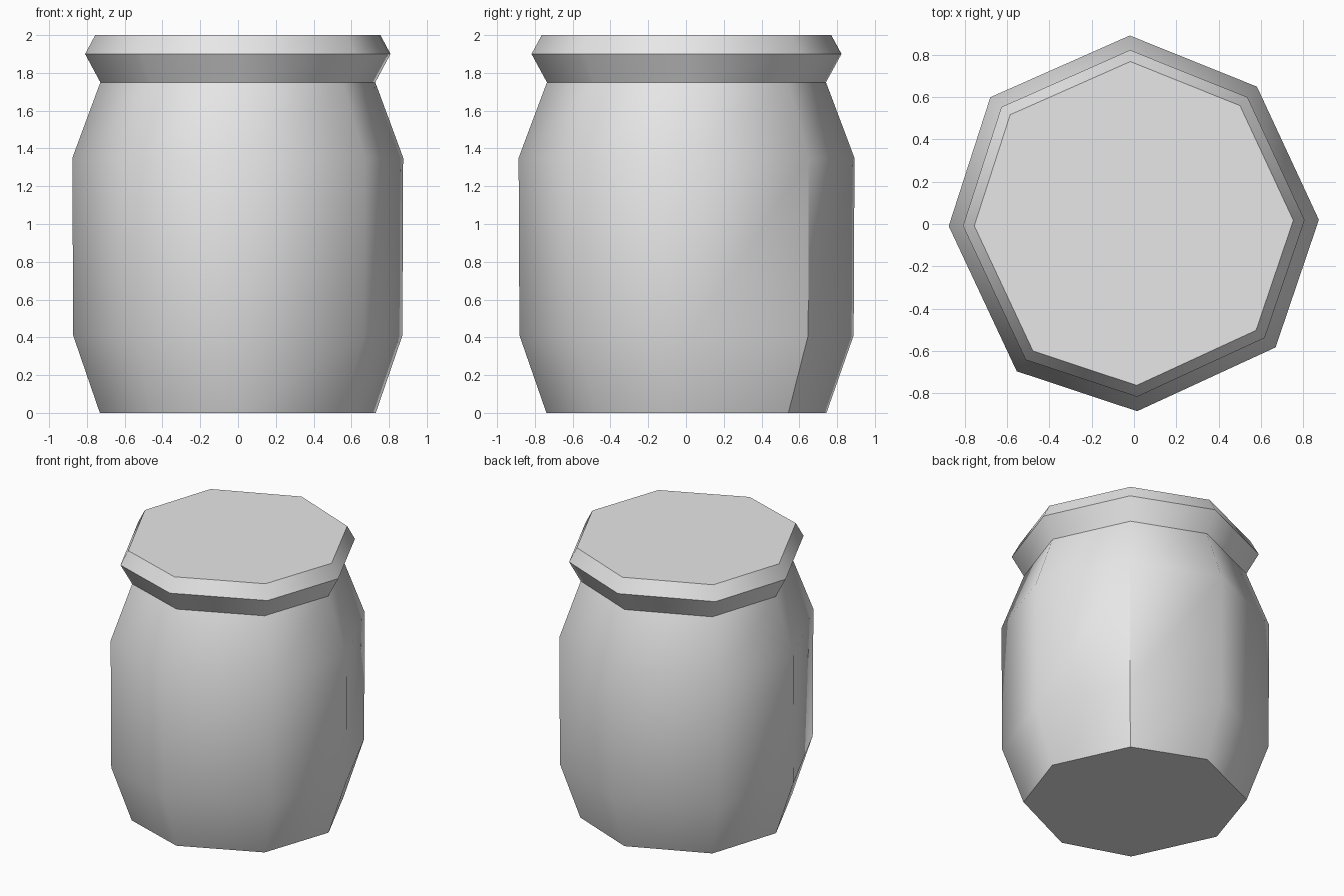
import bpy
import bmesh

default_cube = bpy.data.objects.get("Cube")
if default_cube:
    bpy.data.objects.remove(default_cube, do_unlink=True)

# Slightly uneven eight-sided outline, shared by jar and lid
OUTLINE = [(-0.02, 0.892), (-0.68, 0.60), (-0.877, -0.01), (-0.555, -0.697),
           (0.015, -0.886), (0.67, -0.584), (0.875, 0.02), (0.582, 0.65)]
SEAM = len(OUTLINE) - 1  # corner with a hard upright edge on the jar

grey = bpy.data.materials.new("light_grey")
grey.use_nodes = True
colour = (0.8, 0.8, 0.8, 1.0)
grey.diffuse_color = colour
grey.node_tree.nodes["Principled BSDF"].inputs["Base Color"].default_value = colour


def make_part(name, profile, hard_rings, cap, hard_seam=()):
    """Stack scaled outlines at (height, scale) and bridge them."""
    bm = bmesh.new()
    rings = [[bm.verts.new((x * s, y * s, z)) for x, y in OUTLINE] for z, s in profile]
    count = len(OUTLINE)
    for low, high in zip(rings, rings[1:]):
        for i in range(count):
            j = (i + 1) % count
            bm.faces.new((low[i], low[j], high[j], high[i]))
    bm.faces.new(rings[cap] if cap else list(reversed(rings[0])))
    for face in bm.faces:
        face.smooth = True
    # Hard edges around the chosen rings and up the seam
    for r in hard_rings:
        for i in range(count):
            bm.edges.get((rings[r][i], rings[r][(i + 1) % count])).smooth = False
    for r in hard_seam:
        bm.edges.get((rings[r][SEAM], rings[r + 1][SEAM])).smooth = False
    mesh = bpy.data.meshes.new(name)
    bm.to_mesh(mesh)
    bm.free()
    mesh.materials.append(grey)
    part = bpy.data.objects.new(name, mesh)
    bpy.context.collection.objects.link(part)
    return part


# Jar with tapered foot and shoulder
make_part("jar_body", [(0, 0.834), (0.41, 0.995), (1.35, 1.0), (1.75, 0.831)],
          hard_rings=[0], cap=0, hard_seam=[0, 1])

# Flared lid with a flat top
make_part("lid", [(1.75, 0.831), (1.9, 0.923), (2.0, 0.862)],
          hard_rings=[1, 2], cap=2)
